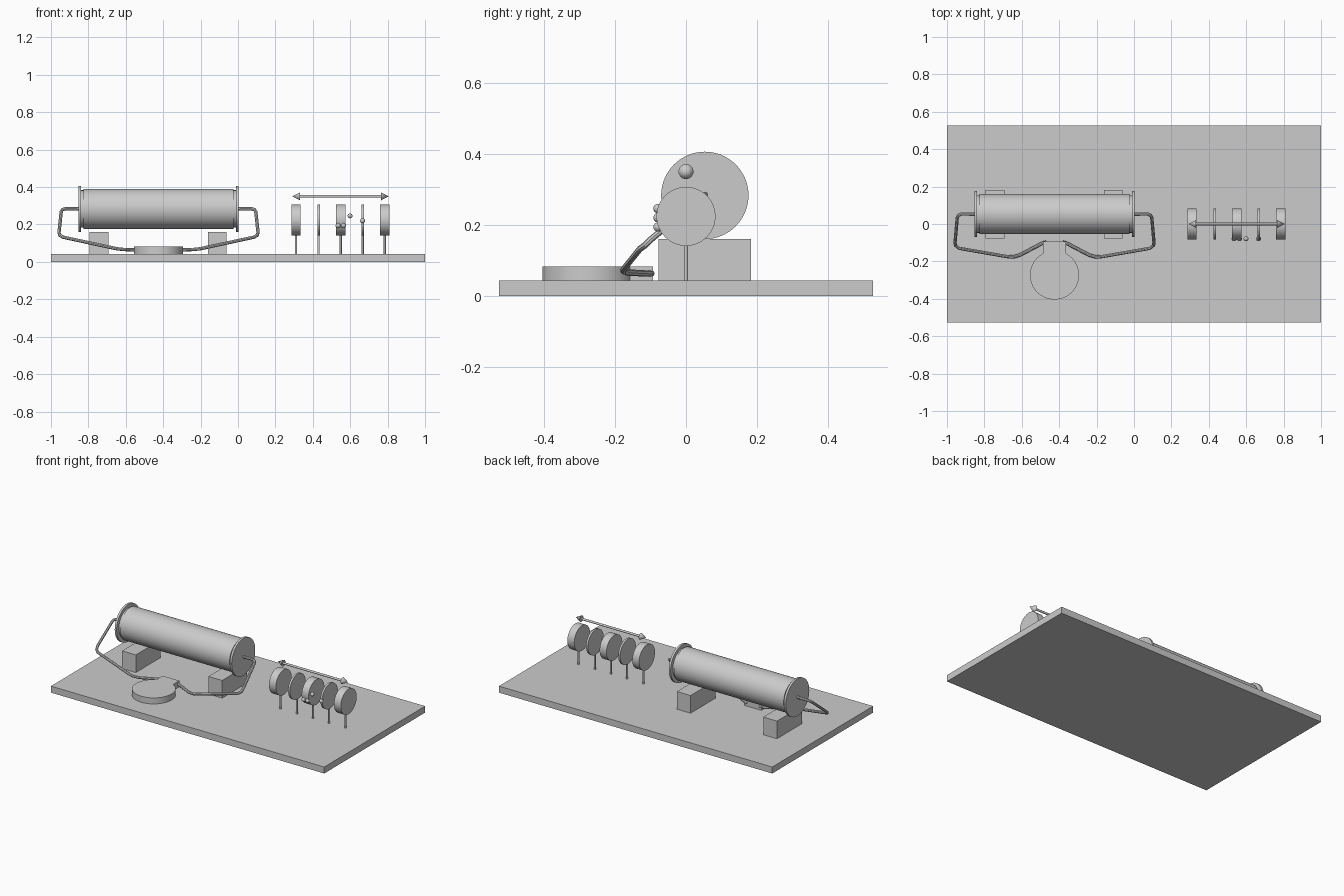
import bpy
from math import pi, radians

cube = bpy.data.objects.get("Cube")
if cube:
    bpy.data.objects.remove(cube, do_unlink=True)

grey = bpy.data.materials.new("plain grey")
grey.use_nodes = True
grey.diffuse_color = (0.6, 0.6, 0.6, 1)
grey.node_tree.nodes["Principled BSDF"].inputs["Base Color"].default_value = (0.6, 0.6, 0.6, 1)


def finish(name, smooth=True):
    obj = bpy.context.object
    obj.name = name
    obj.data.materials.clear()
    obj.data.materials.append(grey)
    if smooth:
        bpy.ops.object.shade_smooth_by_angle(angle=radians(35))
    return obj


def box(name, x, y, z):
    """Box from (low, high) pairs."""
    pairs = (x, y, z)
    bpy.ops.mesh.primitive_cube_add(size=1, location=[(a + b) / 2 for a, b in pairs])
    bpy.context.object.scale = [b - a for a, b in pairs]
    bpy.ops.object.transform_apply(location=False, rotation=False, scale=True)
    return finish(name, smooth=False)


def rod_x(name, x0, x1, y, z, r0, r1=None, sides=64):
    """Cylinder or cone lying along x."""
    r1 = r0 if r1 is None else r1
    bpy.ops.mesh.primitive_cone_add(vertices=sides, radius1=r0, radius2=r1, depth=x1 - x0,
                                    location=((x0 + x1) / 2, y, z), rotation=(0, pi / 2, 0))
    return finish(name)


def rod_z(name, x, y, z0, z1, r, sides=64):
    bpy.ops.mesh.primitive_cylinder_add(vertices=sides, radius=r, depth=z1 - z0,
                                        location=(x, y, (z0 + z1) / 2))
    return finish(name)


def wire(name, points, radius):
    curve = bpy.data.curves.new(name, "CURVE")
    curve.dimensions = "3D"
    curve.bevel_depth = radius
    curve.bevel_resolution = 2
    curve.use_fill_caps = True
    spline = curve.splines.new("POLY")
    spline.points.add(len(points) - 1)
    for p, co in zip(spline.points, points):
        p.co = (*co, 1)
    obj = bpy.data.objects.new(name, curve)
    bpy.context.collection.objects.link(obj)
    bpy.ops.object.select_all(action="DESELECT")
    obj.select_set(True)
    bpy.context.view_layer.objects.active = obj
    bpy.ops.object.convert(target="MESH")
    return finish(name)


TOP = 0.043                 # top of the base board
MID = -0.425                # centre plane of the tube assembly
TY, TZ = 0.053, 0.283       # tube axis

# Base board
box("base_board", (-1, 1), (-0.527, 0.527), (0, TOP))

# Tube with its core, flanges and supports
rod_x("tube_core", -0.84, -0.006, TY, TZ, 0.1)
rod_x("tube_body", -0.826, -0.024, TY, TZ, 0.107)
for side, label in ((-1, "right"), (1, "left")):
    cx = MID + side * 0.421
    rod_x(f"{label}_flange", cx - 0.007, cx + 0.007, TY, TZ, 0.123)
    sx = MID - 0.0025 + side * 0.316
    box(f"{label}_support", (sx - 0.05, sx + 0.05), (-0.078, 0.183), (TOP, 0.16))

# Round power unit with a neck
rod_z("power_unit", MID, -0.273, TOP, 0.083, 0.131)
box("power_unit_neck", (MID - 0.061, MID + 0.061), (-0.2, -0.093), (TOP, 0.083))

# Wires, given as distance from the centre plane, y, z
path = [(0.42, TY, 0.284), (0.5, TY, 0.284), (0.514, 0.046, 0.279), (0.52, 0.034, 0.27),
        (0.532, -0.1, 0.158), (0.529, -0.115, 0.143), (0.51, -0.13, 0.132),
        (0.25, -0.175, 0.076), (0.22, -0.176, 0.07), (0.185, -0.166, 0.066),
        (0.075, -0.108, 0.063), (0.06, -0.101, 0.063), (0.043, -0.097, 0.063)]
for side, label in ((-1, "right"), (1, "left")):
    wire(f"{label}_wire", [(MID + side * d, y, z) for d, y, z in path], 0.009)

# Row of round lenses and thin discs on posts
for i, x in enumerate((0.31, 0.431, 0.549, 0.667, 0.785)):
    thin = i % 2 == 1
    half = 0.0065 if thin else 0.025
    rod_x(f"{'disc' if thin else 'lens'}_{i + 1}", x - half, x + half, 0, 0.224, 0.083)
    rod_z(f"post_{i + 1}", x, 0, TOP, 0.15, 0.006, sides=16)

# Small adjusting knobs on the front rims
for i, (x, z) in enumerate(((0.535, 0.194), (0.564, 0.194), (0.599, 0.246), (0.666, 0.22))):
    bpy.ops.mesh.primitive_uv_sphere_add(segments=24, ring_count=12, radius=0.013,
                                         location=(x, -0.079, z))
    finish(f"knob_{i + 1}")

# Double-headed arrow above the lenses
rod_x("arrow_shaft", 0.325, 0.772, 0, 0.35, 0.007, sides=24)
rod_x("left_arrow_head", 0.765, 0.806, 0, 0.35, 0.021, 0, sides=32)
rod_x("right_arrow_head", 0.291, 0.332, 0, 0.35, 0, 0.021, sides=32)
